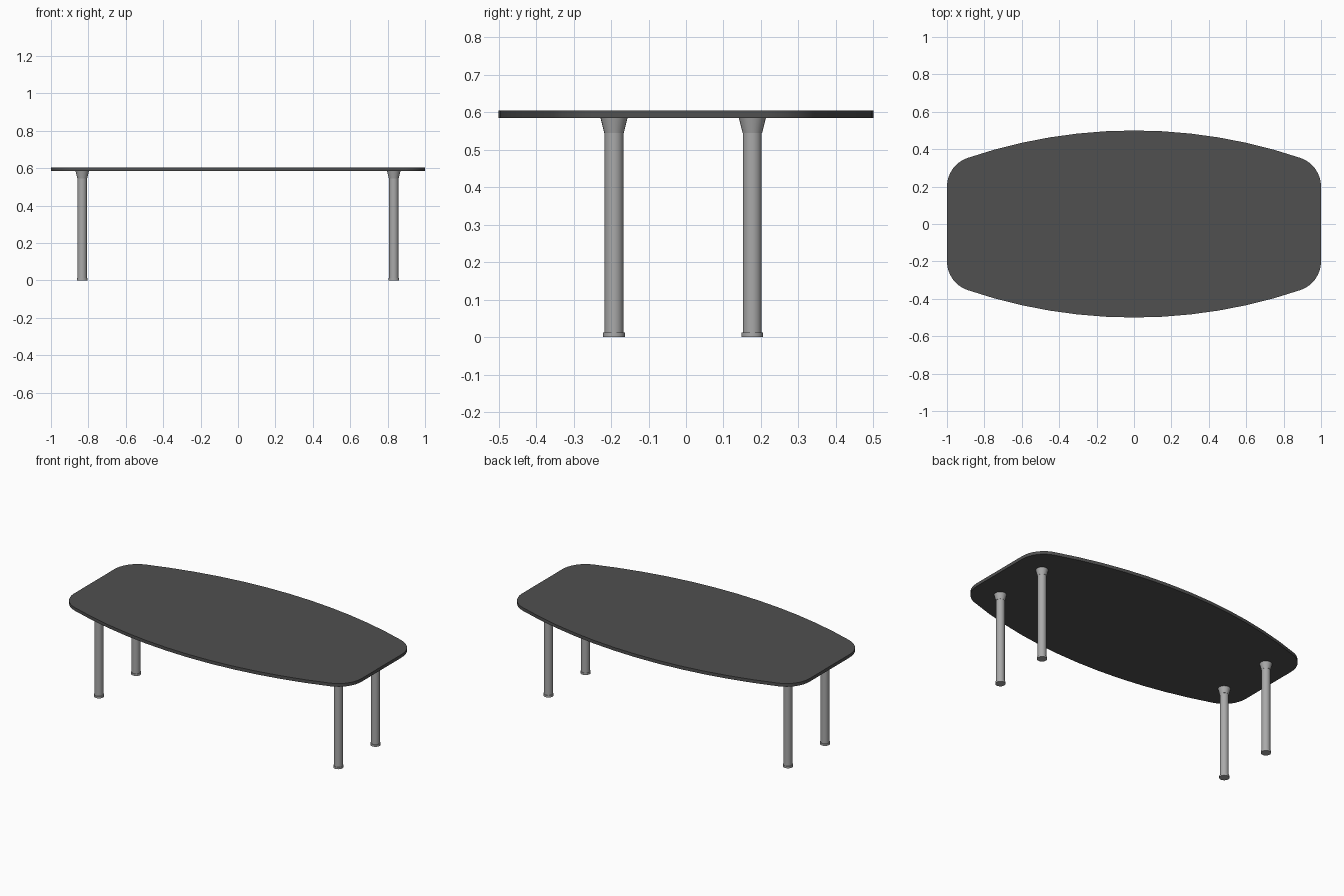
import bpy, bmesh, math

if "Cube" in bpy.data.objects:
    bpy.data.objects.remove(bpy.data.objects["Cube"])

def material(name, v):
    m = bpy.data.materials.new(name)
    m.diffuse_color = (v, v, v, 1)
    m.use_nodes = True
    m.node_tree.nodes["Principled BSDF"].inputs["Base Color"].default_value = m.diffuse_color
    return m

def add_object(name, bm, mat):
    bmesh.ops.recalc_face_normals(bm, faces=bm.faces)
    mesh = bpy.data.meshes.new(name)
    bm.to_mesh(mesh)
    bm.free()
    ob = bpy.data.objects.new(name, mesh)
    bpy.context.collection.objects.link(ob)
    mesh.materials.append(mat)
    bpy.context.view_layer.objects.active = ob
    ob.select_set(True)
    bpy.ops.object.shade_smooth_by_angle(angle=math.radians(35))
    ob.select_set(False)
    return ob

dark = material("dark_top", 0.08)
metal = material("grey_metal", 0.4)

# Table top: bowed long sides blended into straight ends by tangent corner arcs
R, r, corner_y = 2.77, 0.1616, 0.20
cx, cy = 1 - r, 0.5 - R
tangent = math.atan2(corner_y - cy, cx)
corner = [(cx + r * math.cos(tangent * i / 8), corner_y + r * math.sin(tangent * i / 8))
          for i in range(9)]
bow = [(R * math.cos(a), cy + R * math.sin(a))
       for a in (tangent + (math.pi - 2 * tangent) * i / 12 for i in range(1, 12))]
half = corner + bow + [(-x, y) for x, y in reversed(corner)]
outline = half + [(-x, -y) for x, y in half]

bm = bmesh.new()
face = bm.faces.new([bm.verts.new((x, y, 0.585)) for x, y in outline])
ext = bmesh.ops.extrude_face_region(bm, geom=[face], use_keep_orig=True)
bmesh.ops.translate(bm, vec=(0, 0, 0.02),
                    verts=[v for v in ext["geom"] if isinstance(v, bmesh.types.BMVert)])
add_object("table_top", bm, dark)

# Legs: foot disc, tube shaft and flared collar
def lathe_part(name, x, y, r1, r2, z1, z2):
    bm = bmesh.new()
    bmesh.ops.create_cone(bm, cap_ends=True, segments=24, radius1=r1, radius2=r2, depth=z2 - z1)
    bmesh.ops.translate(bm, vec=(x, y, (z1 + z2) / 2), verts=bm.verts)
    add_object(name, bm, metal)

for side, x in (("left", -0.833), ("right", 0.833)):
    for end, y in (("front", -0.192), ("back", 0.177)):
        n = f"{end}_{side}_leg"
        lathe_part(n + "_foot", x, y, 0.029, 0.029, 0, 0.012)
        lathe_part(n + "_shaft", x, y, 0.025, 0.025, 0.012, 0.545)
        lathe_part(n + "_collar", x, y, 0.026, 0.036, 0.545, 0.585)
